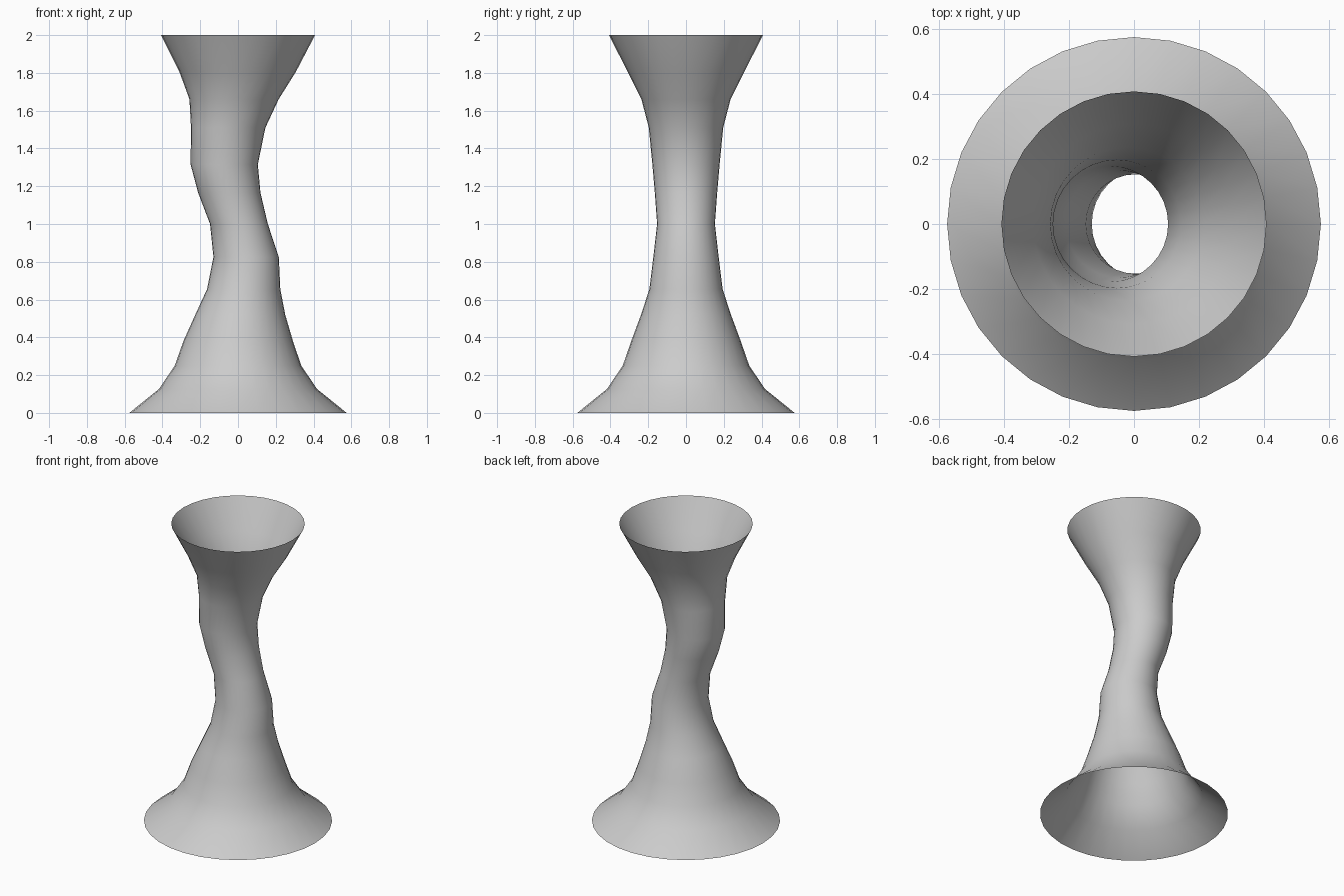
import bpy, bmesh, math

if "Cube" in bpy.data.objects:
    bpy.data.objects.remove(bpy.data.objects["Cube"])

SIDES = 32
# Rings of the wavy flared tube: height, x offset, radius
RINGS = [
    (0.00, 0.000, 0.575), (0.127, 0.000, 0.418), (0.25, 0.000, 0.335),
    (0.38, 0.001, 0.290), (0.52, 0.012, 0.238), (0.655, 0.030, 0.194),
    (0.825, 0.043, 0.173), (1.00, 0.005, 0.153), (1.165, -0.046, 0.165),
    (1.315, -0.073, 0.178), (1.51, -0.052, 0.197), (1.66, -0.021, 0.236),
    (1.805, -0.002, 0.308), (2.00, 0.000, 0.408),
]

# Open single-walled tube, bridged ring by ring
bm = bmesh.new()
loops = []
for z, cx, r in RINGS:
    loops.append([bm.verts.new((cx + r * math.cos(2 * math.pi * i / SIDES),
                                r * math.sin(2 * math.pi * i / SIDES), z))
                  for i in range(SIDES)])
for a, b in zip(loops, loops[1:]):
    for i in range(SIDES):
        j = (i + 1) % SIDES
        face = bm.faces.new((a[i], a[j], b[j], b[i]))
        face.smooth = True

mesh = bpy.data.meshes.new("wavy_stand")
bm.to_mesh(mesh)
bm.free()
stand = bpy.data.objects.new("wavy_stand", mesh)
bpy.context.collection.objects.link(stand)
